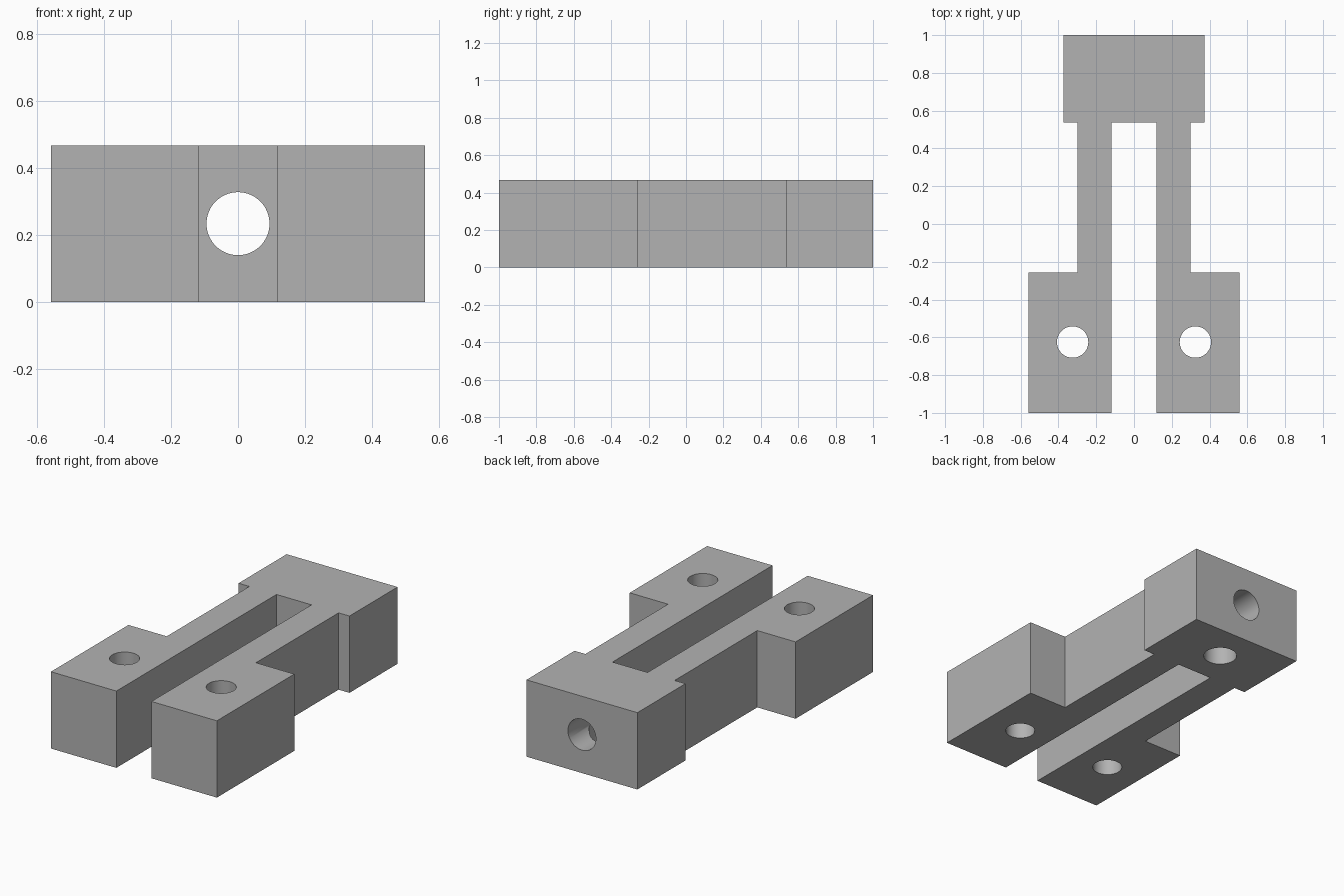
import bpy, bmesh, math

cube = bpy.data.objects.get("Cube")
if cube:
    bpy.data.objects.remove(cube, do_unlink=True)

HEIGHT = 0.467
MID = HEIGHT / 2

grey = bpy.data.materials.new("plain grey")
grey.use_nodes = True
colour = (0.45, 0.45, 0.45, 1)
grey.diffuse_color = colour
grey.node_tree.nodes["Principled BSDF"].inputs["Base Color"].default_value = colour

# Forked body: half outline mirrored and extruded
half = [(0.118, 0.538), (0.118, -1), (0.558, -1), (0.558, -0.256),
        (0.3, -0.256), (0.3, 0.538), (0.373, 0.538), (0.373, 1)]
outline = half + [(-x, y) for x, y in reversed(half)]

bm = bmesh.new()
base = bm.faces.new([bm.verts.new((x, y, 0)) for x, y in outline])
top = bmesh.ops.extrude_face_region(bm, geom=[base])["geom"]
bmesh.ops.translate(bm, vec=(0, 0, HEIGHT),
                    verts=[v for v in top if isinstance(v, bmesh.types.BMVert)])
bmesh.ops.recalc_face_normals(bm, faces=bm.faces)
mesh = bpy.data.meshes.new("forked_block")
bm.to_mesh(mesh)
bm.free()
body = bpy.data.objects.new("forked_block", mesh)
bpy.context.collection.objects.link(body)
mesh.materials.append(grey)


def drill(name, radius, depth, location, rotation=(0, 0, 0)):
    bpy.ops.mesh.primitive_cylinder_add(vertices=64, radius=radius, depth=depth,
                                        location=location, rotation=rotation)
    cutter = bpy.context.object
    cutter.name = name
    cutter.data.materials.append(grey)
    mod = body.modifiers.new(name, "BOOLEAN")
    mod.operation = "DIFFERENCE"
    mod.solver = "EXACT"
    mod.object = cutter
    bpy.context.view_layer.objects.active = body
    bpy.ops.object.modifier_apply(modifier=name)
    bpy.data.objects.remove(cutter, do_unlink=True)


# Screw holes through both feet
for side, x in (("left", 0.325), ("right", -0.325)):
    drill(side + "_foot_hole", 0.083, 1, (x, -0.625, MID))

# Lengthwise bore through the head, met by a blind hole from below
drill("head_bore", 0.094, 0.8, (0, 0.8, MID), (math.pi / 2, 0, 0))
drill("head_blind_hole", 0.094, 0.4, (0, 0.767, MID - 0.2))

bpy.ops.object.select_all(action="DESELECT")
body.select_set(True)
bpy.context.view_layer.objects.active = body
bpy.ops.object.shade_smooth_by_angle(angle=math.radians(30))
